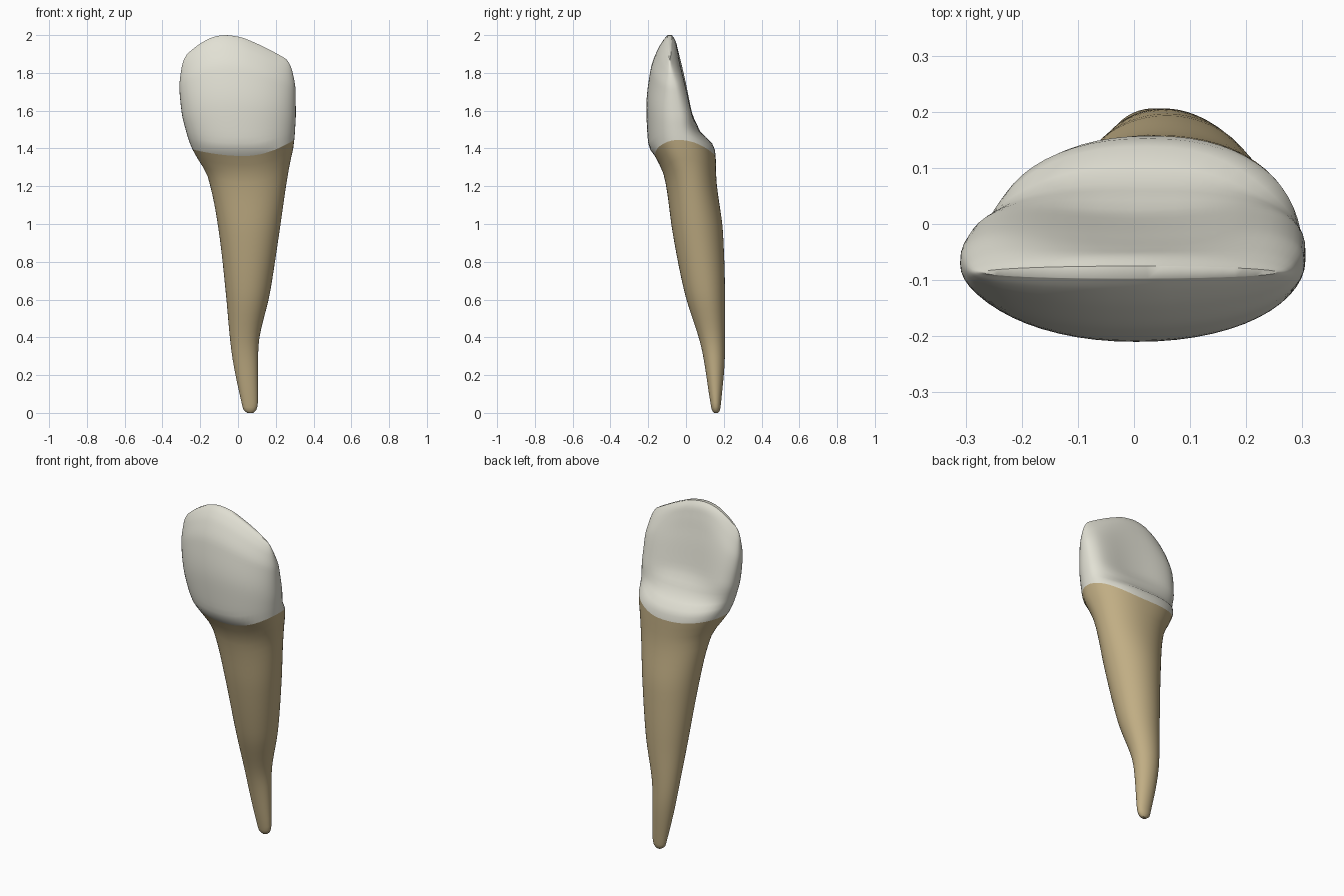
import bpy, bmesh, math

if "Cube" in bpy.data.objects:
    bpy.data.objects.remove(bpy.data.objects["Cube"])

N = 56  # points around each section

# height: x_min, x_max, y_front, y_back, y of widest point, back squareness, back hollow
SECTIONS = [
    (0.00, 0.050, 0.080, 0.148, 0.170, 0.160, 2.0, 0.0),
    (0.015, 0.030, 0.096, 0.137, 0.180, 0.158, 2.0, 0.0),
    (0.05, 0.020, 0.105, 0.130, 0.185, 0.157, 2.0, 0.0),
    (0.33, -0.035, 0.107, 0.085, 0.206, 0.145, 2.0, 0.0),
    (0.64, -0.065, 0.170, -0.008, 0.206, 0.105, 2.0, 0.0),
    (0.95, -0.100, 0.218, -0.070, 0.196, 0.060, 2.0, 0.0),
    (1.25, -0.160, 0.262, -0.115, 0.160, 0.015, 2.1, 0.0),
    (1.36, -0.222, 0.283, -0.165, 0.157, -0.020, 2.3, 0.0),
    (1.41, -0.248, 0.294, -0.197, 0.148, -0.035, 2.4, 0.0),
    (1.50, -0.277, 0.302, -0.206, 0.070, -0.050, 2.7, 0.0),
    (1.62, -0.298, 0.306, -0.210, 0.045, -0.058, 3.0, 0.03),
    (1.82, -0.310, 0.304, -0.188, 0.002, -0.070, 3.0, 0.025),
    (1.93, -0.300, 0.290, -0.148, -0.035, -0.080, 2.6, 0.01),
    (1.98, -0.288, 0.274, -0.116, -0.060, -0.085, 2.2, 0.0),
    (2.00, -0.270, 0.255, -0.097, -0.075, -0.086, 2.0, 0.0),
]
# biting edge seen from the front
EDGE = [(-0.31, 1.86), (-0.28, 1.89), (-0.2, 1.955), (-0.13, 1.99), (-0.07, 2.0),
        (0.0, 1.992), (0.1, 1.955), (0.2, 1.905), (0.26, 1.87), (0.31, 1.83)]


def sample(table, z):
    """Smooth interpolation through table rows, limited against overshoot."""
    z = min(max(z, table[0][0]), table[-1][0])
    i = 0
    while i < len(table) - 2 and z > table[i + 1][0]:
        i += 1

    def slope(j, k):
        if j == 0 or j == len(table) - 1:
            a = max(j - 1, 0)
            return (table[a + 1][k] - table[a][k]) / (table[a + 1][0] - table[a][0])
        d0 = (table[j][k] - table[j - 1][k]) / (table[j][0] - table[j - 1][0])
        d1 = (table[j + 1][k] - table[j][k]) / (table[j + 1][0] - table[j][0])
        return 0.0 if d0 * d1 <= 0 else 2 * d0 * d1 / (d0 + d1)

    h = table[i + 1][0] - table[i][0]
    t = (z - table[i][0]) / h
    return [(2*t**3 - 3*t*t + 1) * table[i][k] + (t**3 - 2*t*t + t) * h * slope(i, k)
            + (3*t*t - 2*t**3) * table[i + 1][k] + (t**3 - t*t) * h * slope(i + 1, k)
            for k in range(1, len(table[0]))]


def neck(c):
    """Height of the enamel line, rising at the sides."""
    return 1.36 + (0.085 if c > 0 else 0.035) * c * c


def surface_point(zn, ang):
    c, s = math.cos(ang), math.sin(ang)
    x0, x1, yf, yb, yw, p, hollow = sample(SECTIONS, zn)
    e = 2 / (p if s > 0 else 2.1)
    u = math.copysign(abs(c) ** e, c)
    v = abs(s) ** e
    x = (x0 + x1) / 2 + u * (x1 - x0) / 2
    if s > 0:
        y = yw + (yb - yw) * v - hollow * max(0, 1 - (u / 0.85) ** 2) ** 1.5
    else:
        y = yw + (yf - yw) * v
    z = zn
    if zn > 1.5:
        z = 1.5 + (zn - 1.5) * (sample(EDGE, x)[0] - 1.5) / 0.5
    return x, y, z


def loft(name, steps, height, cap_last, colour):
    bm = bmesh.new()
    angles = [2 * math.pi * i / N for i in range(N)]
    rings = [[bm.verts.new(surface_point(height(s, math.cos(a)), a)) for a in angles]
             for s in steps]
    for lo, hi in zip(rings, rings[1:]):
        for i in range(N):
            j = (i + 1) % N
            bm.faces.new((lo[i], lo[j], hi[j], hi[i]))
    if cap_last:
        # thin strip across the biting edge, front to back
        top = rings[-1]
        for i in range(N // 2):
            a, b, c, d = top[i], top[i + 1], top[(N - i - 1) % N], top[(N - i) % N]
            ring = list(dict.fromkeys((a, b, c, d)))
            if len(ring) > 2:
                bm.faces.new(ring)
    else:
        bm.faces.new(rings[0])
    bmesh.ops.recalc_face_normals(bm, faces=bm.faces)
    me = bpy.data.meshes.new(name)
    bm.to_mesh(me)
    bm.free()
    ob = bpy.data.objects.new(name, me)
    bpy.context.collection.objects.link(ob)
    mat = bpy.data.materials.new(colour[0])
    mat.diffuse_color = colour[1]
    mat.use_nodes = True
    mat.node_tree.nodes["Principled BSDF"].inputs["Base Color"].default_value = mat.diffuse_color
    me.materials.append(mat)
    bpy.ops.object.select_all(action='DESELECT')
    ob.select_set(True)
    bpy.context.view_layer.objects.active = ob
    bpy.ops.object.shade_smooth_by_angle(angle=math.radians(50))


# Root: tip up to the enamel line
root_steps = [0, 0.004, 0.011, 0.022, 0.037] + [0.037 + 0.963 * i / 28 for i in range(1, 29)]
loft("root", root_steps, lambda s, c: s * neck(c), False,
     ("tan root", (0.53, 0.42, 0.23, 1)))

# Crown: enamel line up to the biting edge
crown_steps = [math.sin(math.pi / 2 * i / 30) for i in range(31)]
loft("crown", crown_steps, lambda s, c: neck(c) + s * (2 - neck(c)), True,
     ("ivory enamel", (0.76, 0.75, 0.66, 1)))
